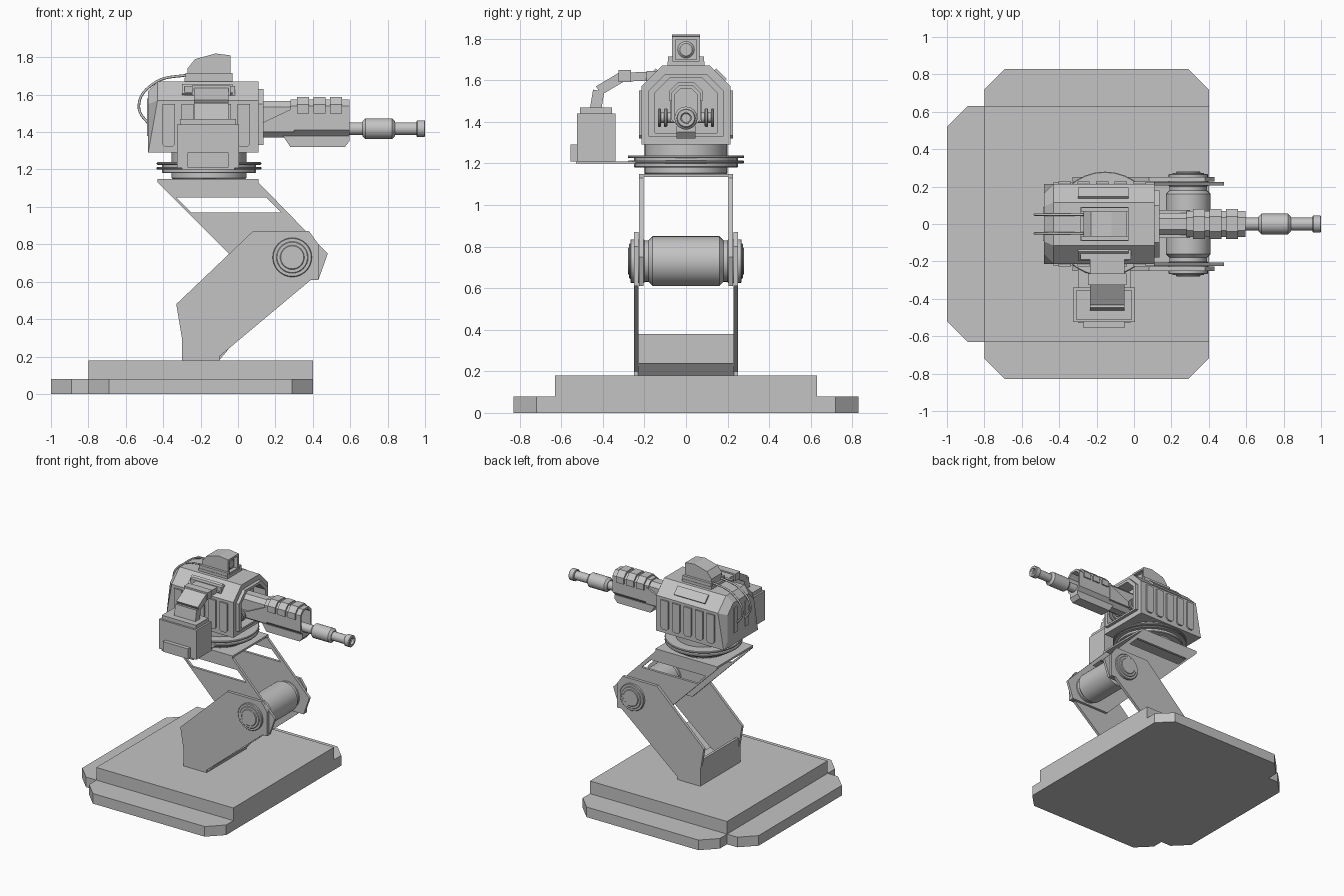
import bpy, bmesh, math
from mathutils import Vector

default_cube = bpy.data.objects.get("Cube")
if default_cube:
    bpy.data.objects.remove(default_cube, do_unlink=True)

grey = bpy.data.materials.new("plain grey metal")
grey.use_nodes = True
shade = 0.55
colour = (shade, shade, shade, 1)
grey.diffuse_color = colour
grey.node_tree.nodes["Principled BSDF"].inputs["Base Color"].default_value = colour

SIDES = (("left", 1), ("right", -1))
AXES = {"x": Vector((1, 0, 0)), "y": Vector((0, 1, 0)), "z": Vector((0, 0, 1))}


def place(axis, across, up, along):
    """Put a flat point at a distance along the chosen axis."""
    return {"x": (along, across, up), "y": (across, along, up), "z": (across, up, along)}[axis]


def span(half):
    return (-half, half)


def around(centre, half):
    return (centre - half, centre + half)


def finish(name, mesh_builder):
    bmesh.ops.recalc_face_normals(mesh_builder, faces=mesh_builder.faces)
    mesh = bpy.data.meshes.new(name)
    mesh_builder.to_mesh(mesh)
    mesh_builder.free()
    mesh.materials.append(grey)
    part = bpy.data.objects.new(name, mesh)
    bpy.context.collection.objects.link(part)
    return part


def skin(rings):
    """Closed skin through rings of equal point count."""
    builder = bmesh.new()
    rows = [[builder.verts.new(point) for point in ring] for ring in rings]
    count = len(rows[0])
    for near, far in zip(rows, rows[1:]):
        for i in range(count):
            j = (i + 1) % count
            builder.faces.new((near[i], near[j], far[j], far[i]))
    builder.faces.new(rows[0])
    builder.faces.new(rows[-1])
    return builder


def extrude(name, outline, axis, start, end):
    return finish(name, skin([[place(axis, a, b, depth) for a, b in outline] for depth in (start, end)]))


def bevel_edges(builder, edges, width):
    bmesh.ops.bevel(builder, geom=edges, offset=width, offset_type="OFFSET", segments=1,
                    profile=0.5, affect="EDGES", clamp_overlap=False)


def box(name, x, y, z, chamfer=0, along="z", where=lambda middle: True, rear_chamfer=0):
    """Block; edges along one axis, and the rear rim, may be cut back."""
    builder = skin([[(x[0], y[0], h), (x[1], y[0], h), (x[1], y[1], h), (x[0], y[1], h)] for h in z])
    if chamfer:
        edges = []
        for edge in builder.edges:
            start, end = (vert.co for vert in edge.verts)
            if (end - start).cross(AXES[along]).length < 0.001 and where((start + end) / 2):
                edges.append(edge)
        bevel_edges(builder, edges, chamfer)
    if rear_chamfer:
        rim = [e for e in builder.edges if all(abs(v.co.x - x[0]) < 0.001 for v in e.verts)]
        bevel_edges(builder, rim, rear_chamfer)
    return finish(name, builder)


def activate(part):
    bpy.ops.object.select_all(action="DESELECT")
    part.select_set(True)
    bpy.context.view_layer.objects.active = part


def disc(name, axis, centre, radius, start, end, bevel=0.004, sides=32):
    """Round part with bevelled rims."""
    step = math.copysign(bevel, end - start)
    stations = ((start, radius - bevel), (start + step, radius), (end - step, radius), (end, radius - bevel))
    angles = [math.tau * i / sides for i in range(sides)]
    part = finish(name, skin([[place(axis, centre[0] + r * math.cos(a), centre[1] + r * math.sin(a), along)
                               for a in angles] for along, r in stations]))
    activate(part)
    bpy.ops.object.shade_smooth_by_angle(angle=math.radians(30))
    return part


def cut(part, cutter):
    cutter.hide_render = True
    modifier = part.modifiers.new("cut", "BOOLEAN")
    modifier.operation = "DIFFERENCE"
    modifier.solver = "EXACT"
    modifier.object = cutter
    activate(part)
    bpy.ops.object.modifier_apply(modifier=modifier.name)
    bpy.data.objects.remove(cutter, do_unlink=True)


def bar(name, start, end, thickness, x):
    """Flat bar running between two points of the y-z plane."""
    start, end = Vector(start), Vector(end)
    along = (end - start).normalized() * thickness / 2
    side = Vector((-along.y, along.x))
    return extrude(name, [start + side, end + side, end - side, start - side], "x", *x)


# Base slabs
box("base_slab", x=(-0.8, 0.4), y=span(0.63), z=(0, 0.18))
box("base_wide_plate", x=(-0.8, 0.4), y=span(0.83), z=(0, 0.08), chamfer=0.11)
box("base_rear_plate", x=(-1, -0.7), y=span(0.63), z=(0, 0.08), chamfer=0.11,
    where=lambda middle: middle.x < -0.9)

# Lower and upper arm plates with joint hubs
lower_arm = [(-0.3, 0.18), (-0.3, 0.3), (-0.33, 0.48), (0.08, 0.87), (0.38, 0.87),
             (0.43, 0.8), (0.43, 0.61), (0.39, 0.61), (-0.1, 0.2), (-0.1, 0.18)]
upper_arm = [(-0.43, 1.15), (-0.43, 1.13), (0.09, 0.61), (0.43, 0.61), (0.48, 0.75), (0.11, 1.13), (0.11, 1.15)]
window = [(-0.33, 1.05), (0.15, 1.05), (0.23, 0.97), (-0.25, 0.97)]
joint = (0.29, 0.73)
for side, sign in SIDES:
    extrude("lower_arm_" + side, lower_arm, "y", sign * 0.228, sign * 0.25)
    plate = extrude("upper_arm_" + side, upper_arm, "y", sign * 0.205, sign * 0.225)
    cut(plate, extrude("window_cutter", window, "y", sign * 0.1, sign * 0.3))
    for step in range(3):
        disc(f"joint_hub_{side}_{step}", "y", joint, radius=0.105 - step * 0.02,
             start=sign * 0.2, end=sign * (0.268 + step * 0.006))
disc("joint_drum", "y", joint, radius=0.12, start=-0.18, end=0.18, bevel=0.02)
disc("joint_axle", "y", joint, radius=0.1, start=-0.21, end=0.21)
box("lower_arm_back", x=(-0.3, -0.28), y=span(0.23), z=(0.18, 0.38))
extrude("lower_arm_floor", [(-0.3, 0.18), (-0.1, 0.18), (-0.05, 0.24), (-0.1, 0.22), (-0.3, 0.2)], "y", *span(0.23))
box("upper_arm_top", x=(-0.43, 0.11), y=span(0.21), z=(1.135, 1.15))

# Turntable
pivot = (-0.155, 0)
disc("turntable_neck", "z", pivot, radius=0.2, start=1.15, end=1.3)
disc("turntable_core", "z", pivot, radius=0.25, start=1.18, end=1.235)
for name, height in (("lower", 1.2), ("upper", 1.225)):
    disc("turntable_ring_" + name, "z", pivot, radius=0.28, start=height, end=height + 0.014)

# Turret body with a collar and hollow front
body = box("turret_body", x=(-0.48, 0.11), y=span(0.215), z=(1.29, 1.67), chamfer=0.1, along="x",
           where=lambda middle: middle.z > 1.5, rear_chamfer=0.05)
collar = box("turret_collar", x=(0.1, 0.135), y=span(0.18), z=(1.33, 1.63), chamfer=0.08, along="x",
             where=lambda middle: middle.z > 1.5)
for part in (body, collar):
    cut(part, box("recess_cutter", x=(0.03, 0.2), y=span(0.15), z=(1.345, 1.61), chamfer=0.07, along="x",
                  where=lambda middle: middle.z > 1.5))
trunnion = (0.09, 1.42)
for side, sign in SIDES:
    for i in range(5):
        box(f"side_rib_{side}_{i}", x=around(-0.37 + i * 0.1, 0.033), y=sorted((sign * 0.2, sign * 0.227)),
            z=(1.32, 1.55), chamfer=0.015, along="y", where=lambda middle: middle.z < 1.4)
    bar("roof_panel_" + side, (sign * 0.19, 1.6), (sign * 0.14, 1.65), thickness=0.018, x=(-0.3, -0.03))
    disc("trunnion_pin_" + side, "y", trunnion, radius=0.025, start=sign * 0.05, end=sign * 0.13)
    for inner in (0.09, 0.12):
        disc(f"trunnion_disc_{side}_{inner}", "y", trunnion, radius=0.045, start=sign * inner,
             end=sign * (inner + 0.015))
    box("rear_rail_" + side, x=(-0.487, -0.46), y=around(sign * 0.07, 0.02), z=(1.38, 1.58))

# Gun shroud with open muzzle, raised bands and keel
box("shroud_root", x=(0.02, 0.3), y=span(0.06), z=(1.37, 1.565), chamfer=0.03, along="x")
shroud = box("gun_shroud", x=(0.28, 0.595), y=span(0.07), z=(1.375, 1.575), chamfer=0.035, along="x")
cut(shroud, box("muzzle_cutter", x=(0.5, 0.7), y=span(0.055), z=(1.39, 1.56), chamfer=0.03, along="x"))
extrude("shroud_cheeks", [(0.03, 1.4), (0.3, 1.4), (0.3, 1.53), (0.13, 1.45), (0.03, 1.45)], "y", *span(0.075))
for i in range(3):
    start = 0.315 + i * 0.088
    band = box(f"shroud_band_{i}", x=(start, start + 0.065), y=span(0.08), z=(1.5, 1.588), chamfer=0.04, along="x",
               where=lambda middle: middle.z > 1.55)
    cut(band, box("bore_cutter", x=(0.3, 0.7), y=span(0.055), z=(1.4, 1.56), chamfer=0.03, along="x"))
extrude("shroud_keel", [(0.24, 1.38), (0.28, 1.32), (0.57, 1.32), (0.595, 1.35), (0.595, 1.38)], "y", *span(0.045))

# Barrel
bore = (0, 1.418)
disc("barrel", "x", bore, radius=0.034, start=0.3, end=0.97)
disc("barrel_sleeve", "x", bore, radius=0.055, start=0.665, end=0.84, bevel=0.016)
muzzle = disc("barrel_muzzle", "x", bore, radius=0.045, start=0.955, end=1)
cut(muzzle, disc("bore_cutter", "x", bore, radius=0.025, start=0.975, end=1.1))

# Roof sight
box("sight_base", x=(-0.285, -0.03), y=span(0.09), z=(1.66, 1.69))
for side, sign in SIDES:
    box("sight_rail_" + side, x=(-0.28, -0.03), y=around(sign * 0.075, 0.012), z=(1.68, 1.715))
hood = extrude("sight_hood", [(-0.27, 1.68), (-0.27, 1.74), (-0.23, 1.79), (-0.12, 1.82), (-0.04, 1.81), (-0.04, 1.68)],
               "y", *span(0.067))
cut(hood, box("lens_cutter", x=(-0.07, 0.1), y=span(0.05), z=(1.7, 1.795)))
disc("sight_lens", "x", (0, 1.747), radius=0.04, start=-0.08, end=-0.055, bevel=0.01)

# Rear cables
for side, sign in SIDES:
    cable = bpy.data.curves.new("cable_" + side, "CURVE")
    cable.dimensions = "3D"
    cable.bevel_depth = 0.007
    cable.bevel_resolution = 2
    cable.materials.append(grey)
    path = [(-0.25, 1.71), (-0.45, 1.66), (-0.53, 1.54), (-0.46, 1.42)]
    spline = cable.splines.new("BEZIER")
    spline.bezier_points.add(len(path) - 1)
    for knot, (x, z) in zip(spline.bezier_points, path):
        knot.co = (x, sign * 0.05, z)
        knot.handle_left_type = knot.handle_right_type = "AUTO"
    bpy.context.collection.objects.link(bpy.data.objects.new("cable_" + side, cable))

# Ammunition box on its bracket, with feed chute
box("box_bracket", x=(-0.3, -0.02), y=(-0.53, -0.15), z=(1.2, 1.21))
box("ammo_box", x=(-0.325, 0.005), y=(-0.525, -0.34), z=(1.208, 1.44))
box("ammo_lid", x=(-0.31, -0.01), y=(-0.51, -0.355), z=(1.43, 1.47))
box("ammo_pouch", x=(-0.27, -0.05), y=(-0.555, -0.52), z=(1.21, 1.29))
chute = [(-0.435, 1.46), (-0.42, 1.55), (-0.31, 1.615), (-0.13, 1.62)]
for i, (start, end) in enumerate(zip(chute, chute[1:])):
    bar(f"feed_chute_{i}", start, end, thickness=0.055 - i * 0.006, x=around(-0.143, 0.093))
box("chute_joint", x=around(-0.143, 0.103), y=around(-0.295, 0.03), z=around(1.62, 0.028))
box("chute_port", x=around(-0.15, 0.135), y=(-0.19, -0.12), z=(1.58, 1.645))
